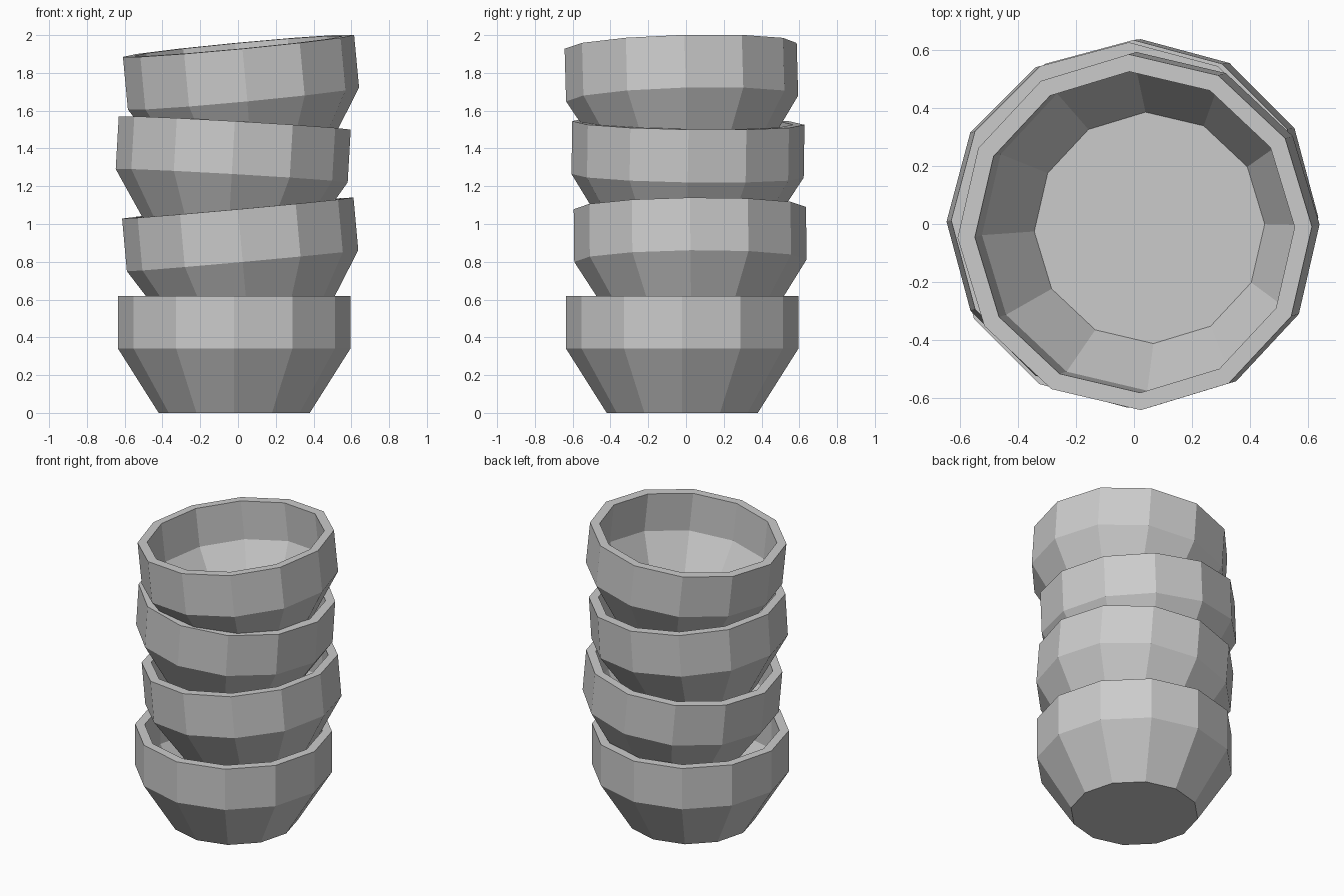
import bpy, bmesh
from math import radians, sin, cos, tau
from mathutils import Matrix

if "Cube" in bpy.data.objects:
    bpy.data.objects.remove(bpy.data.objects["Cube"])

SIDES = 12
# radius, height: outer base up to the rim, then down the inside to the floor
PROFILE = [(0.40, 0.0), (0.615, 0.34), (0.615, 0.62),
           (0.555, 0.62), (0.555, 0.36), (0.40, 0.08)]


def bowl(name, base, tilt_x=0, tilt_y=0, yaw=0):
    bm = bmesh.new()
    rings = [[bm.verts.new((r * cos(tau * i / SIDES), r * sin(tau * i / SIDES), z))
              for i in range(SIDES)] for r, z in PROFILE]
    # walls and rim
    for a, b in zip(rings, rings[1:]):
        for i in range(SIDES):
            j = (i + 1) % SIDES
            bm.faces.new((a[i], a[j], b[j], b[i]))
    # underside and inner floor
    bm.faces.new(rings[0][::-1])
    bm.faces.new(rings[-1])
    bmesh.ops.recalc_face_normals(bm, faces=bm.faces)
    mesh = bpy.data.meshes.new(name)
    bm.to_mesh(mesh)
    bm.free()
    ob = bpy.data.objects.new(name, mesh)
    bpy.context.collection.objects.link(ob)
    ob.matrix_world = (Matrix.Translation(base)
                       @ Matrix.Rotation(radians(tilt_y), 4, 'Y')
                       @ Matrix.Rotation(radians(tilt_x), 4, 'X')
                       @ Matrix.Rotation(radians(yaw), 4, 'Z'))
    return ob


# stack of loosely nested bowls, bottom to top
bowl("bowl_bottom", (-0.02, -0.02, 0.0))
bowl("bowl_second", (0.055, 0.027, 0.467), 0.6, -5.2, 0)
bowl("bowl_third", (-0.053, 0.003, 0.916), -0.9, 3.3, 0)
bowl("bowl_top", (0.061, -0.011, 1.326), 1.6, -5.4, 1.8)
